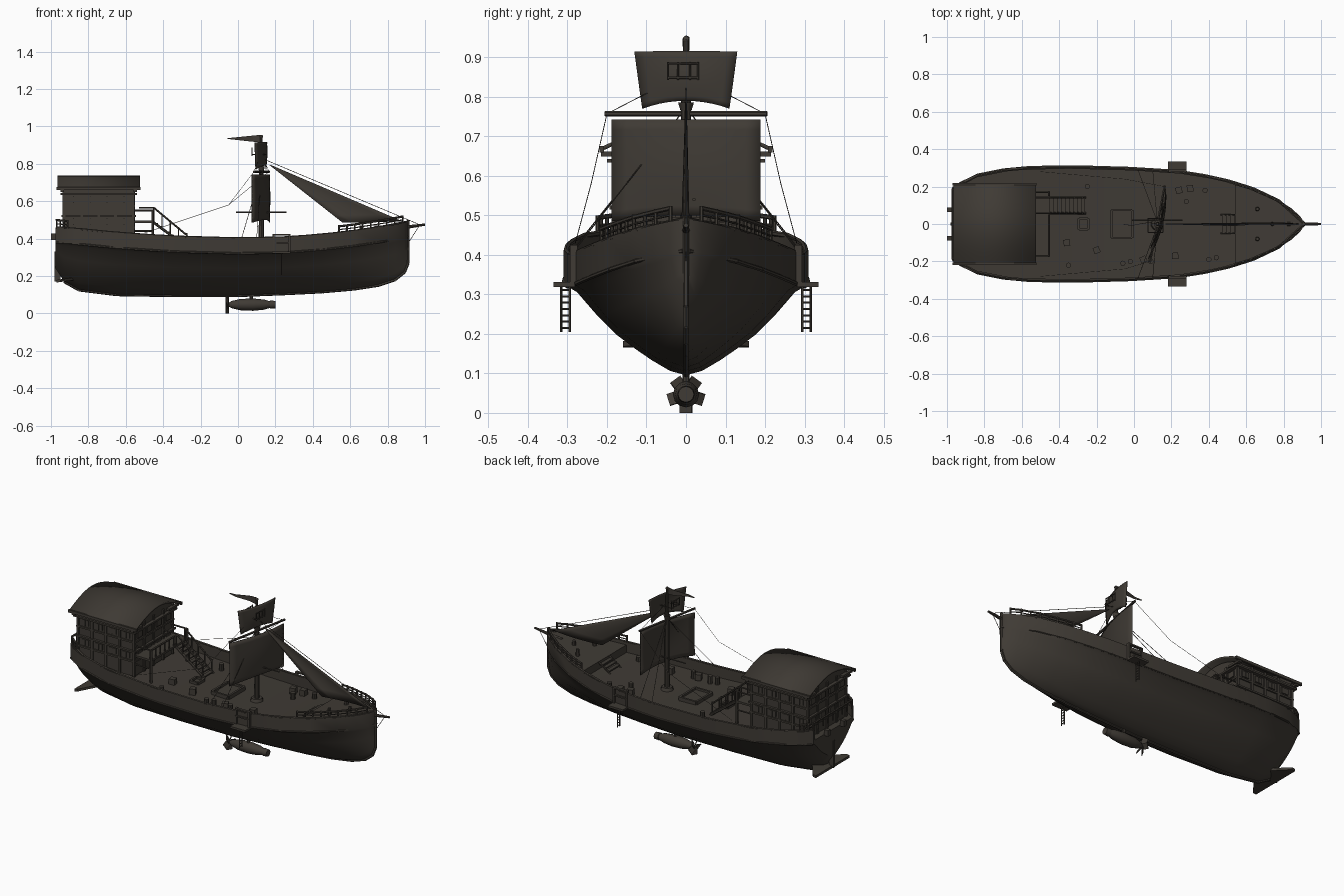
import bpy, bmesh, math, random
from mathutils import Vector, Matrix

cube = bpy.data.objects.get("Cube")
if cube:
    bpy.data.objects.remove(cube, do_unlink=True)
random.seed(4)

wood = bpy.data.materials.new("dark_wood")
wood.use_nodes = True
tone = (0.05, 0.043, 0.035, 1)
wood.diffuse_color = tone
shader = next(n for n in wood.node_tree.nodes if n.type == 'BSDF_PRINCIPLED')
shader.inputs["Base Color"].default_value = tone
shader.inputs["Roughness"].default_value = 0.9


def finish(bm, name, smooth=False, thick=0):
    bmesh.ops.recalc_face_normals(bm, faces=bm.faces)
    mesh = bpy.data.meshes.new(name)
    bm.to_mesh(mesh)
    bm.free()
    mesh.materials.append(wood)
    ob = bpy.data.objects.new(name, mesh)
    bpy.context.collection.objects.link(ob)
    if thick:
        mod = ob.modifiers.new("thickness", 'SOLIDIFY')
        mod.thickness, mod.offset = thick, 0
    if smooth:
        bpy.ops.object.select_all(action='DESELECT')
        ob.select_set(True)
        bpy.context.view_layer.objects.active = ob
        bpy.ops.object.shade_smooth_by_angle(angle=math.radians(35))


def box(bm, center, size, turn=None):
    m = Matrix.Translation(center) @ (turn or Matrix()) @ Matrix.Diagonal((*size, 1))
    bmesh.ops.create_cube(bm, size=1, matrix=m)


def rod(bm, a, b, r, r2=None, n=6):
    a, b = Vector(a), Vector(b)
    d = b - a
    m = Matrix.Translation((a + b) / 2) @ d.to_track_quat('Z', 'Y').to_matrix().to_4x4()
    bmesh.ops.create_cone(bm, cap_ends=True, segments=n, radius1=r,
                          radius2=r if r2 is None else r2, depth=d.length, matrix=m)


def chain(bm, pts, r):
    for a, b in zip(pts, pts[1:]):
        rod(bm, a, b, r)


def loft(bm, rows, closed=False):
    rings = [[bm.verts.new(p) for p in row] for row in rows]
    for a, b in zip(rings, rings[1:]):
        n = len(a)
        for i in range(n if closed else n - 1):
            j = (i + 1) % n
            bm.faces.new((a[i], a[j], b[j], b[i]))
    if closed:
        bm.faces.new(rings[0])
        bm.faces.new(rings[-1])


# hull stations: x, half width, keel height, sheer height
stations = [(-.975, .19, .24, .46), (-.93, .225, .17, .455), (-.85, .262, .125, .45),
            (-.65, .302, .1, .43), (-.35, .31, .095, .41), (0, .3, .095, .4),
            (.25, .283, .105, .405), (.45, .25, .115, .42), (.62, .2, .13, .44),
            (.75, .143, .15, .46), (.84, .085, .18, .475), (.89, .04, .22, .485),
            (.91, .006, .27, .49)]


def at(x):
    for a, b in zip(stations, stations[1:]):
        if x <= b[0]:
            t = (x - a[0]) / (b[0] - a[0])
            return [p + (q - p) * t for p, q in zip(a, b)]
    return list(stations[-1])


def side_line(x0, x1, side, inset, height, n=14):
    out = []
    for i in range(n + 1):
        x, w, k, s = at(x0 + (x1 - x0) * i / n)
        out.append((x, side * max(w - inset, 0), height(s)))
    return out


# hull with bulwark and main deck
belly = [(.14, .05), (.29, .16), (.43, .28), (.6, .44), (.76, .64), (.96, .93)]
rows = []
for x, w, k, s in stations:
    wale, inner = s - .08, max(w - .014, w * .4)
    half = [(w * .95 * fy, k + (wale - k) * fz) for fy, fz in belly]
    half += [(w, wale), (w, s), (inner, s), (inner, s - .06)]
    ring = [(0, k)] + half + [(0, s - .06)] + [(-y, z) for y, z in reversed(half)]
    rows.append([(x, y, z) for y, z in ring])
bm = bmesh.new()
loft(bm, rows, True)
finish(bm, "hull", True)

# strakes and cap rails following the sheer
bm = bmesh.new()
for side in (-1, 1):
    chain(bm, side_line(-.97, .91, side, 0, lambda s: s - .08), .006)
    chain(bm, side_line(-.97, .91, side, .006, lambda s: s), .007)
finish(bm, "strakes")

# keel and stem
bm = bmesh.new()
chain(bm, [(x, 0, k) for x, w, k, s in stations[1:]] + [(.91, 0, .5)], .008)
finish(bm, "keel")

# raised foredeck with steps
bm = bmesh.new()
rows = []
for x in (.54, .62, .75, .84, .9):
    w, s = at(x)[1] - .008, at(x)[3]
    rows.append([(x, -w, s - .015), (x, w, s - .015), (x, w, s - .06), (x, -w, s - .06)])
loft(bm, rows, True)
for i in range(3):
    box(bm, (.525 - i * .022, 0, .4 - i * .013), (.022, .1, .008))
for y in (-.05, .05):
    rod(bm, (.54, y, .41), (.465, y, .36), .005)
finish(bm, "foredeck")

# bow and stern railings
bm = bmesh.new()
for side in (-1, 1):
    for x0, x1, lift, n in ((.54, .88, .035, 8), (-.97, -.91, .04, 3)):
        chain(bm, side_line(x0, x1, side, .01, lambda s: s + lift, n), .006)
        chain(bm, side_line(x0, x1, side, .01, lambda s: s + lift / 2, n), .003)
        for p in side_line(x0, x1, side, .01, lambda s: s, n):
            rod(bm, p, (p[0], p[1], p[2] + lift + .006), .005)
rod(bm, (-.97, -.18, .5), (-.97, .18, .5), .006)
for i in range(9):
    y = -.18 + i * .045
    rod(bm, (-.97, y, .45), (-.97, y, .5), .004)
finish(bm, "railings")

# bowsprit
bm = bmesh.new()
rod(bm, (.82, 0, .45), (1, 0, .475), .013, .006, 8)
rod(bm, (.97, 0, .47), (.9, 0, .36), .0015)
finish(bm, "bowsprit")


# stern cabin: arched end walls, ledges, corner posts
def arch(y, rise=.07, half=.215):
    return rise * math.cos(y / half * math.pi / 2)


ys = [-.18 + .03 * i for i in range(13)]
bm = bmesh.new()
loft(bm, [[(x, -.18, .37), (x, .18, .37)] + [(x, y, .65 + arch(y)) for y in reversed(ys)]
          for x in (-.93, -.56)], True)
for z, grow in ((.46, .008), (.52, .014), (.575, .008), (.638, .02)):
    box(bm, (-.745, 0, z), (.37 + grow * 2, .36 + grow * 2, .01))
for x in (-.93, -.835, -.745, -.655, -.56):
    for y in (-.181, .181):
        box(bm, (x, y, .52), (.014, .014, .3))
for x in (-.933, -.557):
    for y in (-.09, 0, .09):
        box(bm, (x, y, .52), (.01, .014, .3))
finish(bm, "cabin")

# window frames and shutters
bm = bmesh.new()
for z in (.49, .607):
    for x in (-.88, -.79, -.7, -.61):
        for y in (-.181, .181):
            box(bm, (x, y, z), (.045, .01, .034))
            box(bm, (x, y, z), (.004, .016, .034))
    for y in (-.135, -.045, .045, .135):
        box(bm, (-.933, y, z), (.01, .045, .034))
        box(bm, (-.557, y, z), (.01, .04, .034))
finish(bm, "cabin_windows")

# barrel roof with eaves
bm = bmesh.new()
ys = [.215 * math.sin(i / 8 * math.pi / 2) for i in range(-8, 9)]
loft(bm, [[(x, y, .667 + arch(y, .065)) for y in ys] for x in (-.965, -.525)])
finish(bm, "roof", True, .01)
bm = bmesh.new()
for y in (-.213, .213):
    box(bm, (-.745, y, .667), (.45, .012, .016))
for x in (-.94, -.55):
    for y in (-.17, .17):
        box(bm, (x, y, .655), (.02, .09, .012))
finish(bm, "roof_eaves")

# balcony, posts and stair
bm = bmesh.new()
box(bm, (-.505, 0, .49), (.11, .35, .012))
for i in range(9):
    y = -.17 + i * .0425
    if not .05 < y < .15:
        rod(bm, (-.455, y, .49), (-.455, y, .55), .004)
for a, b in ((-.17, .05), (.15, .17)):
    rod(bm, (-.455, a, .55), (-.455, b, .55), .006)
for y in (-.17, .17):
    rod(bm, (-.455, y, .34), (-.455, y, .55), .008)
    rod(bm, (-.455, y, .55), (-.56, y, .55), .005)
    rod(bm, (-.455, y, .44), (-.56, y, .44), .005)
finish(bm, "balcony")
bm = bmesh.new()
for i in range(9):
    box(bm, (-.44 + i * .021, .1, .48 - i * .0155), (.022, .08, .007))
for y in (.058, .142):
    rod(bm, (-.45, y, .485), (-.26, y, .345), .007)
    rod(bm, (-.53, y, .565), (-.45, y, .565), .005)
    rod(bm, (-.45, y, .565), (-.27, y, .415), .005)
    for i in range(5):
        x, z = -.45 + i * .044, .485 - i * .0335
        rod(bm, (x, y, z), (x, y, z + .078), .004)
finish(bm, "stair")

# rudder, stern lanterns and swept tail fin
bm = bmesh.new()
box(bm, (-.965, 0, .25), (.03, .014, .16))
for y in (-.075, .075):
    box(bm, (-.987, y, .41), (.026, .024, .035))
finish(bm, "rudder_and_lanterns")
bm = bmesh.new()
loft(bm, [[(x, -w, z + .007), (x, w, z + .007), (x, w, z - .007), (x, -w, z - .007)]
          for x, w, z in ((-.97, .16, .172), (-.95, .16, .175), (-.86, .04, .187))], True)
finish(bm, "tail_fin")

# mast and spars
mx = .125
bm = bmesh.new()
rod(bm, (mx, 0, .33), (mx, 0, .8), .016, .012, 10)
rod(bm, (mx, 0, .8), (mx, 0, .945), .009, .007, 10)
rod(bm, (mx, 0, .33), (mx, 0, .36), .04, .03, 10)
rod(bm, (mx, 0, .765), (mx, 0, .785), .014, .02, 10)
rod(bm, (.085, -.205, .757), (.165, .205, .757), .007)
rod(bm, (-.01, .02, .54), (.26, .02, .54), .004)
bmesh.ops.create_uvsphere(bm, u_segments=8, v_segments=6, radius=.009,
                          matrix=Matrix.Translation((mx, 0, .945)))
finish(bm, "mast", True)

# lookout frame
bm = bmesh.new()
for x in (.075, .155):
    for z in (.848, .884):
        rod(bm, (x, -.045, z), (x, .03, z), .003)
    for y in (-.045, -.02, .01, .03):
        rod(bm, (x, y, .842), (x, y, .888), .0025)
for y in (-.045, .03):
    rod(bm, (.075, y, .85), (.155, y, .85), .003)
finish(bm, "lookout")


# square sails, swung around the mast and curved forward of it
def sail(name, z0, z1, w0, w1, bulge, sag):
    bm, n = bmesh.new(), 10
    rows = []
    for i in range(n + 1):
        u = i / n
        row = []
        for j in range(n + 1):
            v = j / n * 2 - 1
            y = v * (w0 + (w1 - w0) * u)
            x = mx - .003 + .25 * y + bulge * (1 - v * v) * (.8 + .4 * math.sin(math.pi * u))
            row.append((x, y, z0 + (z1 - z0) * u + sag * (1 - v * v) * (1 - u)))
        rows.append(row)
    loft(bm, rows)
    finish(bm, name, True, .004)


sail("main_sail", .485, .742, .188, .188, .026, .015)
sail("top_sail", .77, .915, .11, .13, .02, .02)

# triangular fore sail
bm = bmesh.new()
head, clew, tack = Vector((.16, 0, .8)), Vector((.56, -.01, .485)), Vector((.88, 0, .492))
rows = []
for i in range(9):
    u = .02 + .98 * i / 8
    a, b = head.lerp(clew, u), head.lerp(tack, u)
    rows.append([a.lerp(b, j / 6) + Vector((0, .012 * math.sin(math.pi * j / 6) * u, 0))
                 for j in range(7)])
loft(bm, rows)
finish(bm, "fore_sail", True, .003)

# pennant
bm = bmesh.new()
loft(bm, [[(mx - .18 * t, .008 * math.sin(t * 6), .935 + h * (1 - t * .9))
           for h in (-.022, .02)] for t in (0, .25, .5, .75, 1)])
finish(bm, "pennant", False, .003)

# rigging
bm = bmesh.new()
for s in (-1, 1):
    yard = (mx + .04 * s, .2 * s, .757)
    rod(bm, (mx, 0, .86), yard, .001)
    rod(bm, yard, (-.05, .24 * s, .58), .001)
    rod(bm, (-.05, .24 * s, .58), (-.5, .28 * s, .43), .001)
    for x in (.02, .1):
        rod(bm, (mx, .01 * s, .76), (x, .98 * at(x)[1] * s, .405), .0015)
rod(bm, (mx, 0, .83), (.97, 0, .475), .0015)
finish(bm, "rigging")

# boarding platforms with gates and ladders
bm = bmesh.new()
for s in (-1, 1):
    box(bm, (.232, .308 * s, .325), (.1, .054, .012))
    for x in (.19, .275):
        box(bm, (x, .284 * s, .375), (.012, .018, .1))
    for z in (.378, .42):
        box(bm, (.232, .286 * s, z), (.09, .016, .008))
    for y in (.294, .316):
        rod(bm, (.232, y * s, .205), (.232, y * s, .325), .003)
    for i in range(7):
        z = .215 + i * .016
        rod(bm, (.232, .294 * s, z), (.232, .316 * s, z), .0025)
finish(bm, "boarding_platforms")

# hatches and deck cargo
bm = bmesh.new()
for x, y, lx, ly in ((-.065, 0, .11, .15), (-.27, 0, .05, .06)):
    for s in (-1, 1):
        box(bm, (x + s * lx / 2, y, .35), (.012, ly, .026))
        box(bm, (x, y + s * ly / 2, .35), (lx, .012, .026))
    box(bm, (x, y, .345), (lx, ly, .012))
finish(bm, "hatches")
bm = bmesh.new()
for x, y in ((.24, .18), (.3, .19), (-.2, -.14), (-.36, -.1), (.22, -.17), (.05, -.19)):
    box(bm, (x, y, .365), (.034, .034, .036), Matrix.Rotation(random.random(), 4, 'Z'))
for x, y in ((-.06, -.21), (-.02, -.2), (.09, -.2), (.38, .18), (.4, -.19), (.44, -.18),
             (-.25, .2), (-.35, -.22), (.28, .12)):
    rod(bm, (x, y, .34), (x, y, .385), .014, None, 10)
for x, y in ((.66, .08), (.66, -.08), (.74, 0)):
    rod(bm, (x, y, .43), (x, y, .47), .012, .009, 8)
finish(bm, "deck_cargo")

# hanging drive pod with propeller
bm = bmesh.new()
rows = []
for x, r in ((-.055, .007), (-.035, .019), (.01, .03), (.08, .033), (.14, .027),
             (.17, .018), (.172, .022), (.2, .02)):
    rows.append([(x, r * math.cos(i * math.pi / 6), .047 + r * math.sin(i * math.pi / 6))
                 for i in range(12)])
loft(bm, rows, True)
rod(bm, (.07, 0, .07), (.07, 0, .11), .009, None, 8)
finish(bm, "drive_pod", True)
bm = bmesh.new()
for i in range(5):
    turn = Matrix.Rotation(i * math.tau / 5 + math.pi, 4, 'X')
    tilt = Matrix.Translation((0, 0, .026)) @ Matrix.Rotation(.5, 4, 'Z')
    box(bm, (-.057, 0, .047), (.004, .034, .042), turn @ tilt)
finish(bm, "propeller")
